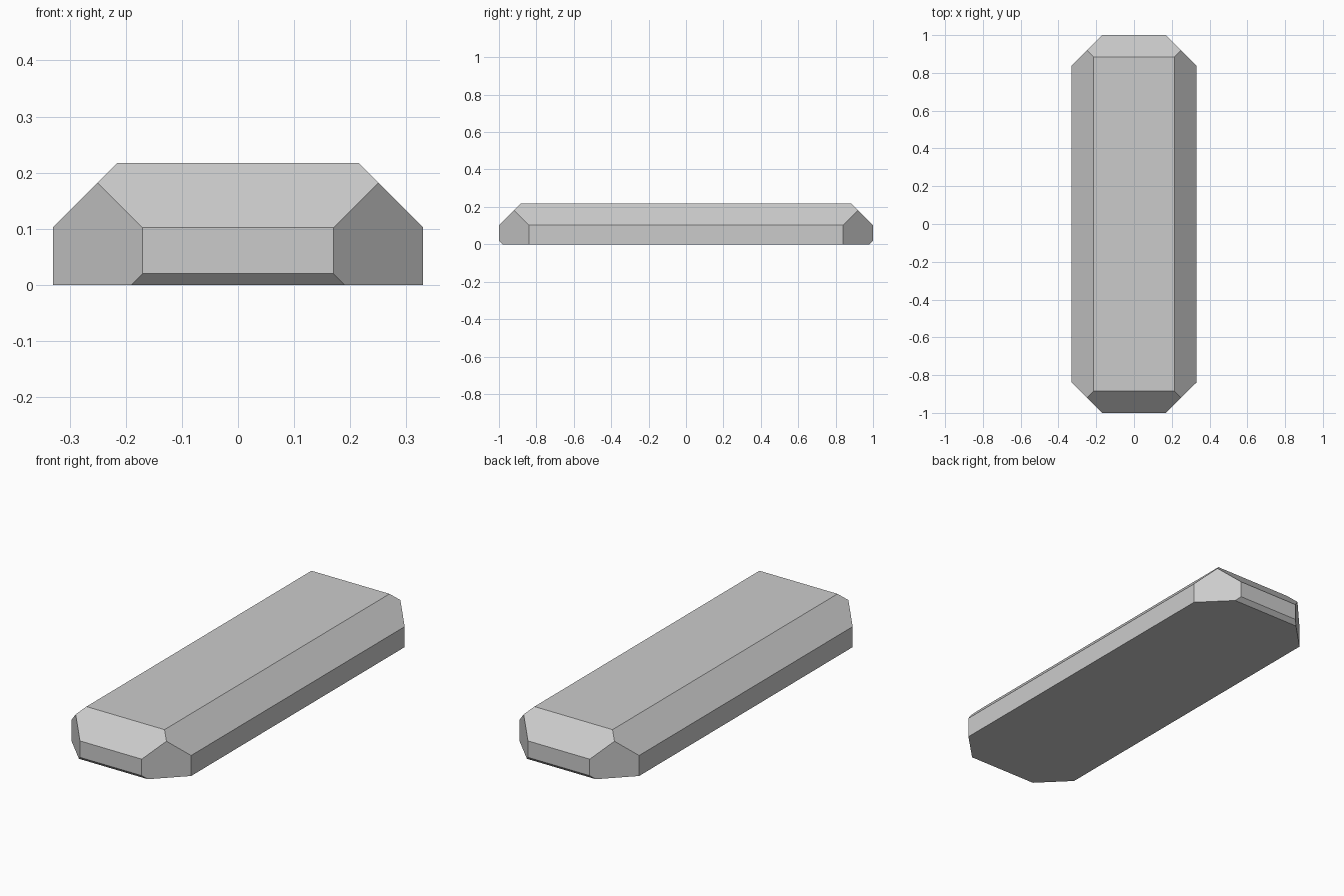
import bpy, bmesh
from mathutils import Vector

if "Cube" in bpy.data.objects:
    bpy.data.objects.remove(bpy.data.objects["Cube"])

HX, HY, H = 0.33, 1.0, 0.217


def slice_off(bm, point, normal):
    """Cut away everything beyond a plane and cap the opening."""
    geom = bm.verts[:] + bm.edges[:] + bm.faces[:]
    cut = bmesh.ops.bisect_plane(bm, geom=geom, dist=1e-5, plane_co=Vector(point),
                                 plane_no=Vector(normal), clear_outer=True)
    edges = [e for e in cut["geom_cut"] if isinstance(e, bmesh.types.BMEdge)]
    bmesh.ops.contextual_create(bm, geom=edges)


# plain slab
bm = bmesh.new()
bmesh.ops.create_cube(bm, size=1)
for v in bm.verts:
    v.co = (v.co.x * 2 * HX, v.co.y * 2 * HY, (v.co.z + 0.5) * H)

for s in (-1, 1):
    # clipped plan corners
    for t in (-1, 1):
        slice_off(bm, (s * 0.17, t * HY, 0), (s, t, 0))
    # top bevels along the sides and ends
    slice_off(bm, (s * HX, 0, 0.102), (s, 0, 1))
    slice_off(bm, (0, s * HY, 0.102), (0, s, 1))
    # small bottom bevel at each end
    slice_off(bm, (0, s * HY, 0.02), (0, s, -1))

bmesh.ops.recalc_face_normals(bm, faces=bm.faces[:])
mesh = bpy.data.meshes.new("bevelled_bar")
bm.to_mesh(mesh)
bm.free()
bpy.context.collection.objects.link(bpy.data.objects.new("bevelled_bar", mesh))
